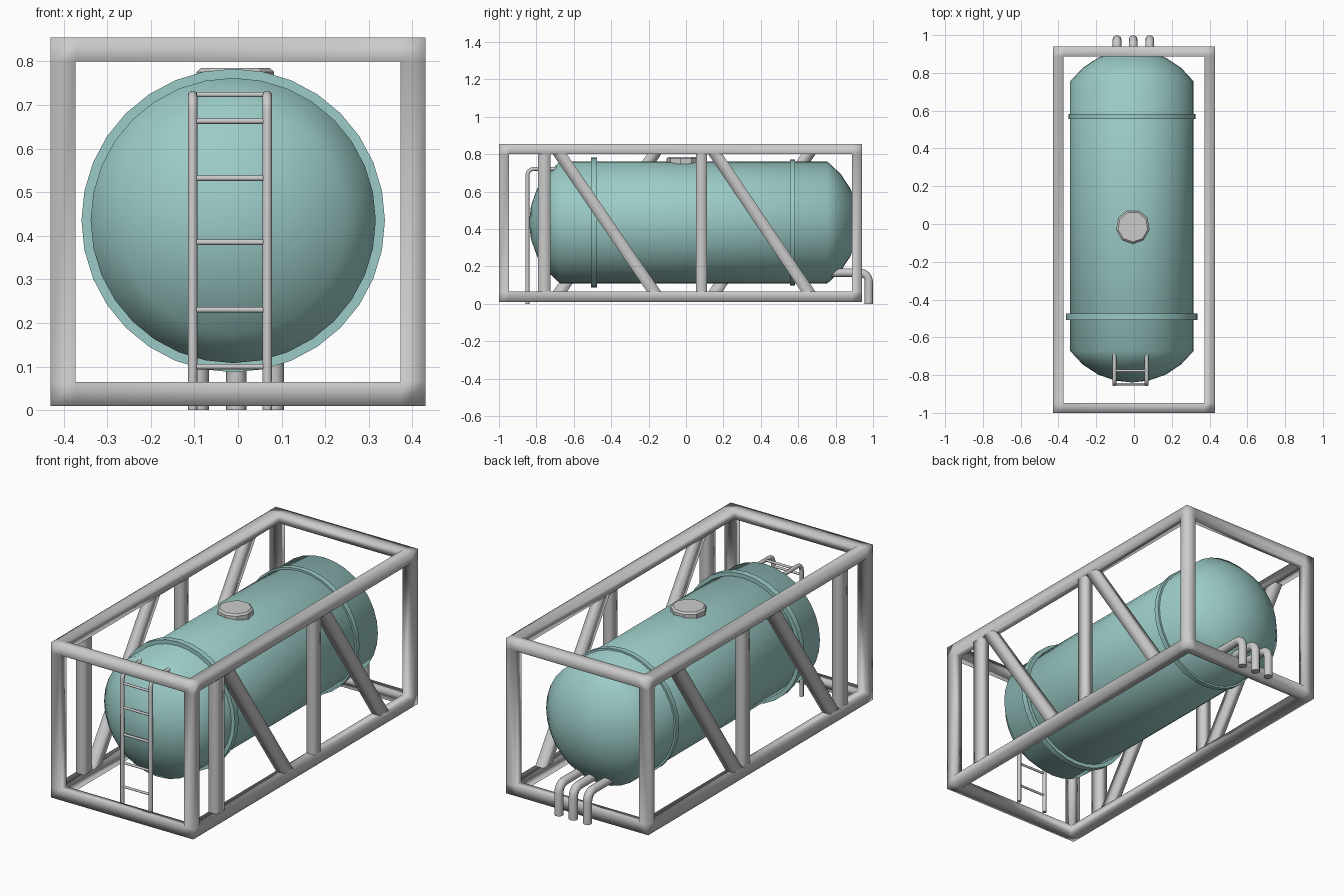
import bpy, bmesh, math
from math import sin, cos, pi, sqrt
from mathutils import Vector

if "Cube" in bpy.data.objects:
    bpy.data.objects.remove(bpy.data.objects["Cube"])

teal = bpy.data.materials.new("tank_teal")
teal.diffuse_color = (0.33, 0.60, 0.57, 1)
teal.use_nodes = True
teal.node_tree.nodes["Principled BSDF"].inputs["Base Color"].default_value = teal.diffuse_color


def finish(name, bm, smooth=None, mat=None):
    """Turn a bmesh into an object; smooth is a crease angle in degrees."""
    bmesh.ops.recalc_face_normals(bm, faces=bm.faces)
    me = bpy.data.meshes.new(name)
    bm.to_mesh(me)
    bm.free()
    ob = bpy.data.objects.new(name, me)
    bpy.context.collection.objects.link(ob)
    if mat:
        me.materials.append(mat)
    if smooth:
        bpy.ops.object.select_all(action='DESELECT')
        ob.select_set(True)
        bpy.context.view_layer.objects.active = ob
        if smooth >= 180:
            me.shade_smooth()
        else:
            bpy.ops.object.shade_smooth_by_angle(angle=math.radians(smooth))
    return ob


def revolve(name, profile, center, segs, axis, smooth, mat=None):
    """Spin (radius, height) points about a y or z axis through center."""
    bm = bmesh.new()
    rings = []
    for r, h in profile:
        ring = []
        for i in range(segs):
            a = 2 * pi * i / segs - pi / 2
            u, v = r * cos(a), r * sin(a)
            p = (u, h, v) if axis == 'Y' else (u, v, h)
            ring.append(bm.verts.new(Vector(center) + Vector(p)))
        rings.append(ring)
    for a, b in zip(rings, rings[1:]):
        for i in range(segs):
            j = (i + 1) % segs
            bm.faces.new((a[i], a[j], b[j], b[i]))
    bmesh.ops.remove_doubles(bm, verts=bm.verts, dist=1e-5)
    return finish(name, bm, smooth, mat)


def tube(name, pts, r):
    cu = bpy.data.curves.new(name, 'CURVE')
    cu.dimensions = '3D'
    cu.bevel_depth = r
    cu.bevel_resolution = 3
    cu.use_fill_caps = True
    sp = cu.splines.new('POLY')
    sp.points.add(len(pts) - 1)
    for p, co in zip(sp.points, pts):
        p.co = (*co, 1)
    sp.use_smooth = True
    ob = bpy.data.objects.new(name, cu)
    bpy.context.collection.objects.link(ob)
    return ob


# outer frame: square beams kept from a 3x3x3 grid of cells
X = (-0.43, -0.373, 0.373, 0.43)
Y = (-1.0, -0.947, 0.887, 0.94)
Z = (0.01, 0.065, 0.80, 0.855)
keep = {(i, j, k) for i in range(3) for j in range(3) for k in range(3)
        if (i, j, k).count(1) <= 1}
bm = bmesh.new()
for c in keep:
    for ax in range(3):
        for s in (0, 1):
            n = list(c)
            n[ax] += 2 * s - 1
            if tuple(n) in keep:
                continue
            quad = []
            for d, e in ((0, 0), (1, 0), (1, 1), (0, 1)):
                g = list(c)
                g[ax] += s
                g[(ax + 1) % 3] += d
                g[(ax + 2) % 3] += e
                quad.append(bm.verts.new((X[g[0]], Y[g[1]], Z[g[2]])))
            bm.faces.new(quad)
bmesh.ops.remove_doubles(bm, verts=bm.verts, dist=1e-5)
finish("frame", bm, 180)


# side posts and diagonal braces, ends buried in the frame rails
def brace(name, x, y_low, y_high, w):
    bm = bmesh.new()
    rows = [[bm.verts.new((x + a * 0.024, y + b * w / 2, z))
             for a, b in ((-1, -1), (1, -1), (1, 1), (-1, 1))]
            for y, z in ((y_low, 0.035), (y_high, 0.83))]
    for i in range(4):
        j = (i + 1) % 4
        bm.faces.new((rows[0][i], rows[0][j], rows[1][j], rows[1][i]))
    finish(name, bm, 180)


for side, x in (("right", 0.40), ("left", -0.40)):
    brace(side + "_front_post", x, -0.757, -0.757, 0.066)
    brace(side + "_middle_post", x, 0.083, 0.083, 0.058)
    for name, y0, y1 in (("front", -0.695, -0.15), ("rear", 0.137, 0.675)):
        low, high = (y1, y0) if side == "right" else (y0, y1)
        brace(f"{side}_{name}_diagonal", x, low, high, 0.076)

# tank shell: cylinder with two shallow domes
R, H = 0.327, 0.167
S = (R * R + H * H) / (2 * H)
dome = [(r, H - S + sqrt(S * S - r * r)) for r in (0, 0.09, 0.18, 0.26, R)]
shell = [(r, -0.672 - h) for r, h in dome] + [(r, 0.755 + h) for r, h in reversed(dome)]
C = (-0.011, 0, 0.435)
revolve("tank", shell, C, 32, 'Y', 180, teal)

# raised bands around the tank
for name, r, y0, y1 in (("front_band", 0.348, -0.508, -0.475), ("rear_band", 0.337, 0.555, 0.583)):
    revolve(name, [(0.31, y0), (r, y0), (r, y1), (0.31, y1)], C, 32, 'Y', 40, teal)

# hatch on top
revolve("hatch", [(0, 0.74), (0.09, 0.74), (0.09, 0.776), (0.08, 0.785), (0, 0.785)],
        (-0.006, -0.015, 0), 9, 'Z', None)

# ladder on the front
yl, zt, b = -0.848, 0.722, 0.035
arc = [(yl + b - b * cos(t * pi / 8), zt - b + b * sin(t * pi / 8)) for t in range(5)]
rails = (-0.104, 0.067)
for side, x in zip(("left", "right"), rails):
    tube(f"ladder_{side}_rail",
         [(x, yl, 0)] + [(x, y, z) for y, z in arc] + [(x, -0.685, zt)], 0.011)
for i, (y, z) in enumerate([(yl, 0.10), (yl, 0.23), (yl, 0.385), (yl, 0.532),
                            (yl, 0.663), (-0.777, 0.724)]):
    tube(f"ladder_rung_{i + 1}", [(rails[0], y, z), (rails[1], y, z)], 0.0065)

# three drain pipes at the back
yp, zp, b = 0.977, 0.166, 0.045
bend = [(yp - b + b * sin(t * pi / 8), zp - b + b * cos(t * pi / 8)) for t in range(5)]
for i, x in enumerate((-0.09, -0.004, 0.083)):
    tube(f"drain_pipe_{i + 1}",
         [(x, 0.76, zp)] + [(x, y, z) for y, z in bend] + [(x, yp, 0)], 0.023)
